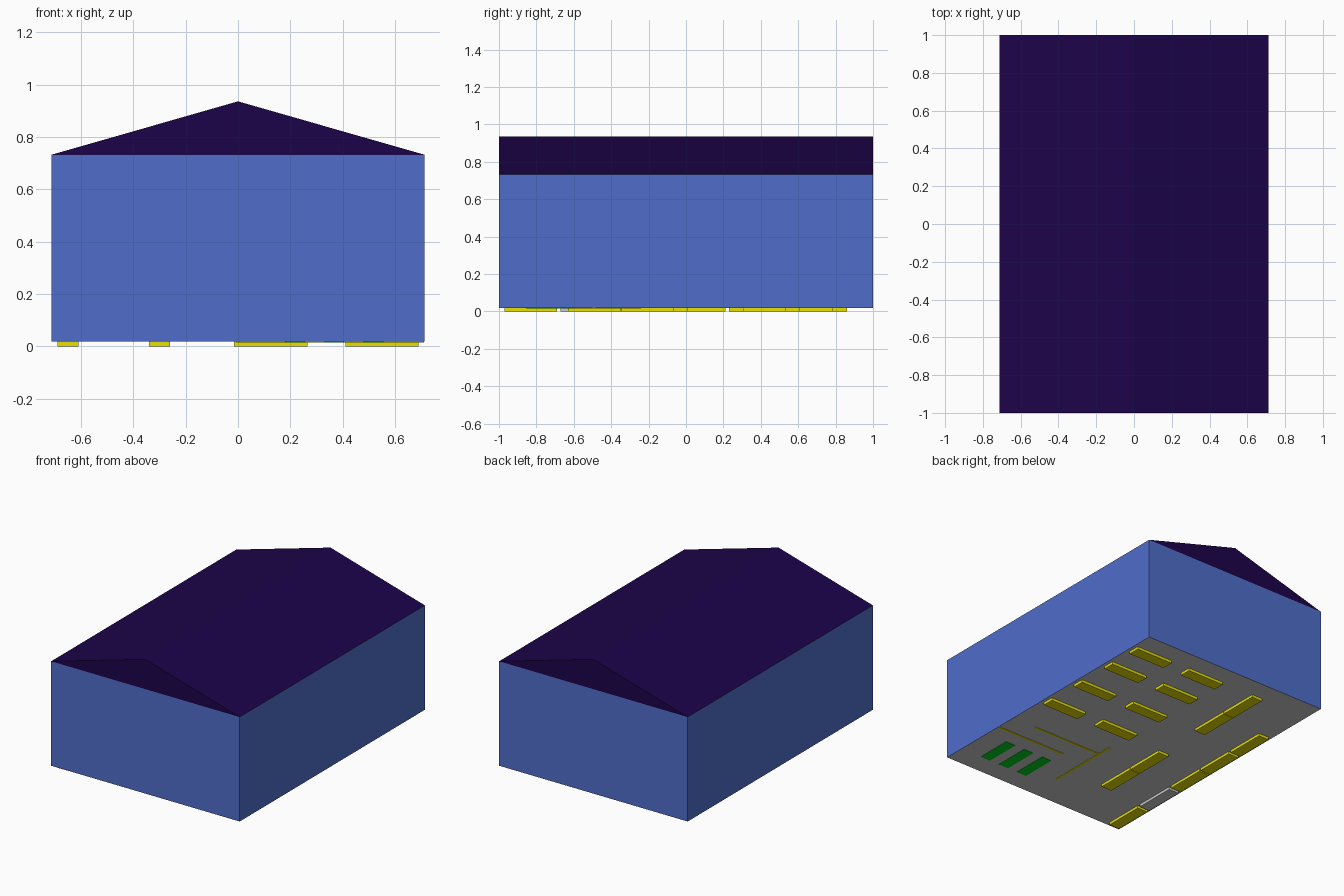
import bpy, bmesh

if "Cube" in bpy.data.objects:
    bpy.data.objects.remove(bpy.data.objects["Cube"])

W, L = 0.713, 1.0           # half width, half length
FLOOR, EAVE, RIDGE = 0.018, 0.732, 0.936


def material(name, rgb):
    m = bpy.data.materials.new(name)
    m.diffuse_color = (*rgb, 1)
    m.use_nodes = True
    m.node_tree.nodes["Principled BSDF"].inputs["Base Color"].default_value = m.diffuse_color
    return m


BLUE = material("wall_blue", (0.08, 0.155, 0.60))
PURPLE = material("roof_purple", (0.012, 0.001, 0.068))
YELLOW = material("shelf_yellow", (0.80, 0.75, 0.0))
GREEN = material("mat_green", (0.0, 0.65, 0.01))


def finish(bm, name, mat=None):
    bmesh.ops.recalc_face_normals(bm, faces=bm.faces)
    me = bpy.data.meshes.new(name)
    bm.to_mesh(me)
    bm.free()
    ob = bpy.data.objects.new(name, me)
    bpy.context.collection.objects.link(ob)
    if mat:
        me.materials.append(mat)
    return ob


def box(name, x0, x1, y0, y1, z0, z1, mat=None, open_ends=False):
    bm = bmesh.new()
    bmesh.ops.create_cube(bm, size=1)
    for v in bm.verts:
        v.co.x = x1 if v.co.x > 0 else x0
        v.co.y = y1 if v.co.y > 0 else y0
        v.co.z = z1 if v.co.z > 0 else z0
    if open_ends:
        bm.normal_update()
        ends = [f for f in bm.faces if abs(f.normal.z) > 0.5]
        bmesh.ops.delete(bm, geom=ends, context='FACES_ONLY')
    return finish(bm, name, mat)


# Building shell
box("walls", -W, W, -L, L, FLOOR, EAVE, BLUE, open_ends=True)

# Floor sheet closing the shell from below
bm = bmesh.new()
bmesh.ops.create_grid(bm, x_segments=1, y_segments=1, size=1)
for v in bm.verts:
    v.co = (v.co.x * W, v.co.y * L, FLOOR)
bmesh.ops.reverse_faces(bm, faces=bm.faces)
floor_mesh = bpy.data.meshes.new("floor")
bm.to_mesh(floor_mesh)
bm.free()
bpy.context.collection.objects.link(bpy.data.objects.new("floor", floor_mesh))

# Gabled roof prism
bm = bmesh.new()
gable = bm.faces.new([bm.verts.new(p) for p in ((-W, -L, EAVE), (W, -L, EAVE), (0, -L, RIDGE))])
ext = bmesh.ops.extrude_face_region(bm, geom=[gable], use_keep_orig=True)
new = [g for g in ext["geom"] if isinstance(g, bmesh.types.BMVert)]
bmesh.ops.translate(bm, verts=new, vec=(0, 2 * L, 0))
finish(bm, "roof", PURPLE)

# Crosswise shelves, two columns of four
for x in (0.41, -0.015):
    for y in (0.78, 0.53, 0.23, -0.07):
        box("cross_shelf", x, x + 0.28, y, y + 0.08, 0, FLOOR, YELLOW)

# Lengthwise shelves in the middle and along the far wall
for y in (0.58, 0.295, -0.345, -0.63):
    box("middle_shelf", -0.34, -0.26, y, y + 0.28, 0, FLOOR, YELLOW)
for y in (0.23, -0.07, -0.36, -0.97):
    box("wall_shelf", -0.69, -0.61, y, y + 0.28, 0, FLOOR, YELLOW)
box("grey_counter", -0.69, -0.61, -0.67, -0.38, 0, FLOOR)

# Thin partitions around the office corner
for x0, x1, y0, y1 in ((0.18, 0.71, -0.50, -0.485),
                       (0.0, 0.53, -0.355, -0.34),
                       (-0.008, 0.008, -0.77, -0.24)):
    box("partition", x0, x1, y0, y1, 0.015, FLOOR, YELLOW)

# Green mats
for x in (0.18, 0.33, 0.48):
    box("green_mat", x, x + 0.075, -0.855, -0.605, 0.0155, FLOOR, GREEN)
